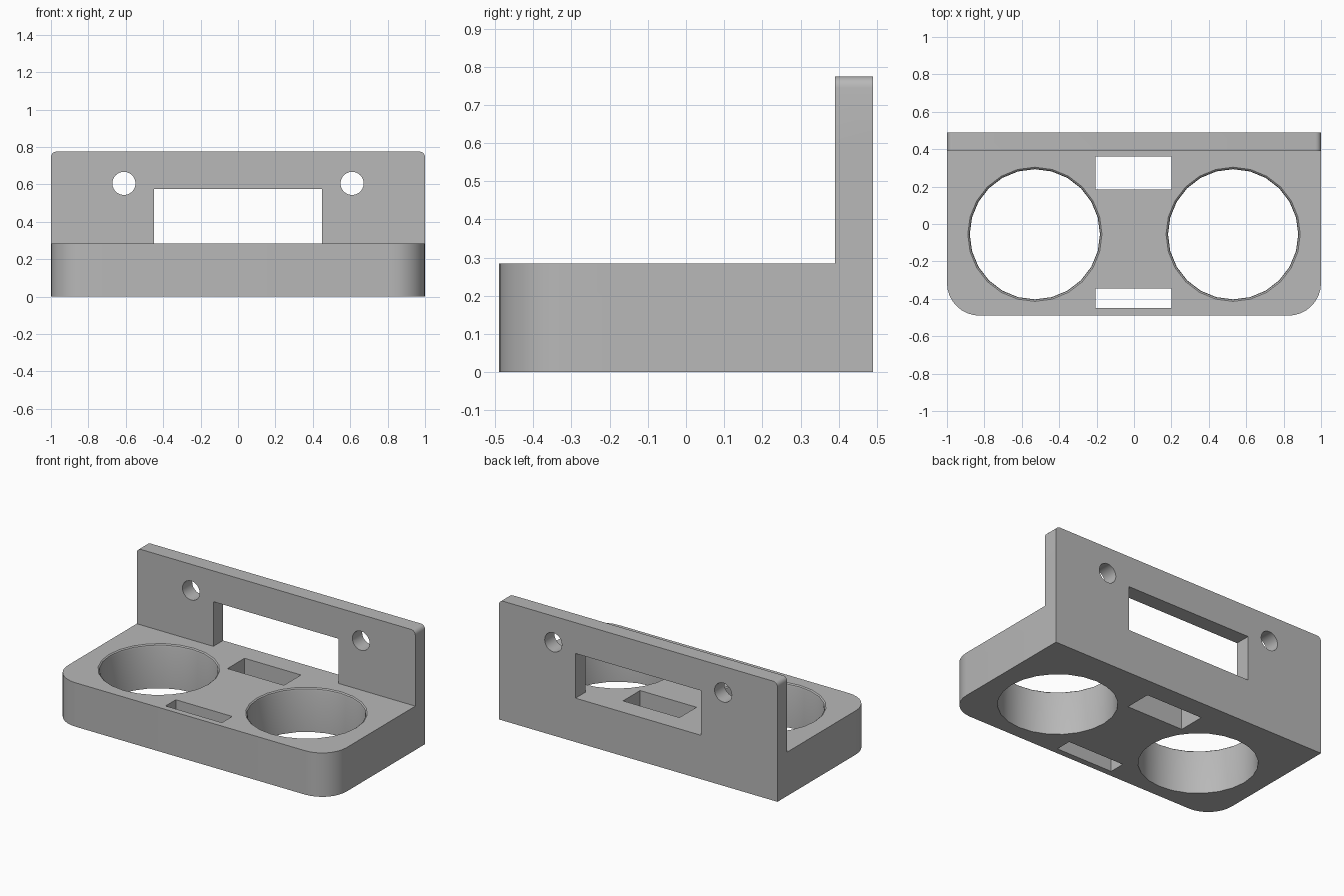
import bpy, bmesh, math

default = bpy.data.objects.get("Cube")
if default:
    bpy.data.objects.remove(default, do_unlink=True)

BASE_H, FULL_H = 0.285, 0.775
BACK_Y, FRONT_Y, PLATE_Y = 0.49, -0.49, 0.39


def finish(name, bm):
    bmesh.ops.recalc_face_normals(bm, faces=bm.faces)
    mesh = bpy.data.meshes.new(name)
    bm.to_mesh(mesh)
    bm.free()
    obj = bpy.data.objects.new(name, mesh)
    bpy.context.collection.objects.link(obj)
    return obj


def prism(name, points, axis, low, high):
    """Extrude a 2D outline along z (points are x, y) or y (points are x, z)."""
    place = (lambda a, b, t: (a, b, t)) if axis == "z" else (lambda a, b, t: (a, t, b))
    bm = bmesh.new()
    rings = [[bm.verts.new(place(a, b, t)) for a, b in points] for t in (low, high)]
    bm.faces.new(rings[0])
    bm.faces.new(rings[1])
    n = len(points)
    for i in range(n):
        j = (i + 1) % n
        bm.faces.new((rings[0][i], rings[0][j], rings[1][j], rings[1][i]))
    return finish(name, bm)


def lathe(name, x, y, profile, sides):
    """Closed turned solid about a vertical axis; profile is (radius, z)."""
    bm = bmesh.new()
    turn = [math.tau * i / sides for i in range(sides)]
    rings = [[bm.verts.new((x + r * math.cos(a), y + r * math.sin(a), z)) for a in turn]
             for r, z in profile]
    bm.faces.new(rings[0])
    bm.faces.new(rings[-1])
    for lo, hi in zip(rings, rings[1:]):
        for i in range(sides):
            j = (i + 1) % sides
            bm.faces.new((lo[i], lo[j], hi[j], hi[i]))
    return finish(name, bm)


def arc(cx, cy, r, start, end, steps):
    angles = [math.radians(start + (end - start) * i / steps) for i in range(steps + 1)]
    return [(cx + r * math.cos(a), cy + r * math.sin(a)) for a in angles]


def rect(x0, x1, y0, y1):
    return [(x0, y0), (x1, y0), (x1, y1), (x0, y1)]


def carve(target, tool, operation="DIFFERENCE"):
    tool.hide_render = True
    mod = target.modifiers.new("carve", "BOOLEAN")
    mod.operation, mod.solver, mod.object = operation, "EXACT", tool
    bpy.context.view_layer.objects.active = target
    bpy.ops.object.modifier_apply(modifier=mod.name)
    bpy.data.objects.remove(tool, do_unlink=True)


# Footprint with rounded front corners, full height
R = 0.175
footprint = (arc(-1 + R, FRONT_Y + R, R, 180, 270, 8)
             + arc(1 - R, FRONT_Y + R, R, 270, 360, 8)
             + [(1, BACK_Y), (-1, BACK_Y)])
body = prism("wall_holder", footprint, "z", 0, FULL_H)

# Rounded upper corners of the back plate
r = 0.03
elevation = ([(-1.1, -0.1), (1.1, -0.1), (1.1, 0.2), (1, 0.2)]
             + arc(1 - r, FULL_H - r, r, 0, 90, 5)
             + arc(-1 + r, FULL_H - r, r, 90, 180, 5)
             + [(-1, 0.2), (-1.1, 0.2)])
# Space above the shelf, leaving the back plate
carve(body, prism("shelf_space", rect(-1.2, 1.2, -1, PLATE_Y), "z", BASE_H, 1))
carve(body, prism("plate_outline", elevation, "y", -1, 1), "INTERSECT")

# Window in the back plate, level with the shelf
carve(body, prism("window", rect(-0.45, 0.45, BASE_H, 0.575), "y", 0.3, 0.6))

# Slots through the shelf
for y0, y1 in ((0.185, 0.36), (-0.45, -0.345)):
    carve(body, prism("slot", rect(-0.205, 0.2, y0, y1), "z", -0.1, 0.5))

# Cup holes with eased rims, and screw holes
cup = [(0.348, -0.1), (0.348, 0.268), (0.351, 0.279), (0.36, BASE_H + 0.001), (0.36, 0.4)]
for side in (-1, 1):
    carve(body, lathe("cup_hole", side * 0.53, -0.055, cup, 24))
    carve(body, prism("screw_hole", arc(side * 0.61, 0.605, 0.062, 0, 345, 23), "y", 0.3, 0.6))

# Single grey material
grey = bpy.data.materials.new("plain grey")
grey.use_nodes = True
colour = (0.48, 0.48, 0.48, 1)
grey.diffuse_color = colour
grey.node_tree.nodes["Principled BSDF"].inputs["Base Color"].default_value = colour
body.data.materials.clear()
body.data.materials.append(grey)
for face in body.data.polygons:
    face.material_index = 0

# Smooth curved walls, keep hard edges
bpy.ops.object.select_all(action="DESELECT")
body.select_set(True)
bpy.context.view_layer.objects.active = body
bpy.ops.object.shade_smooth_by_angle(angle=math.radians(30))
